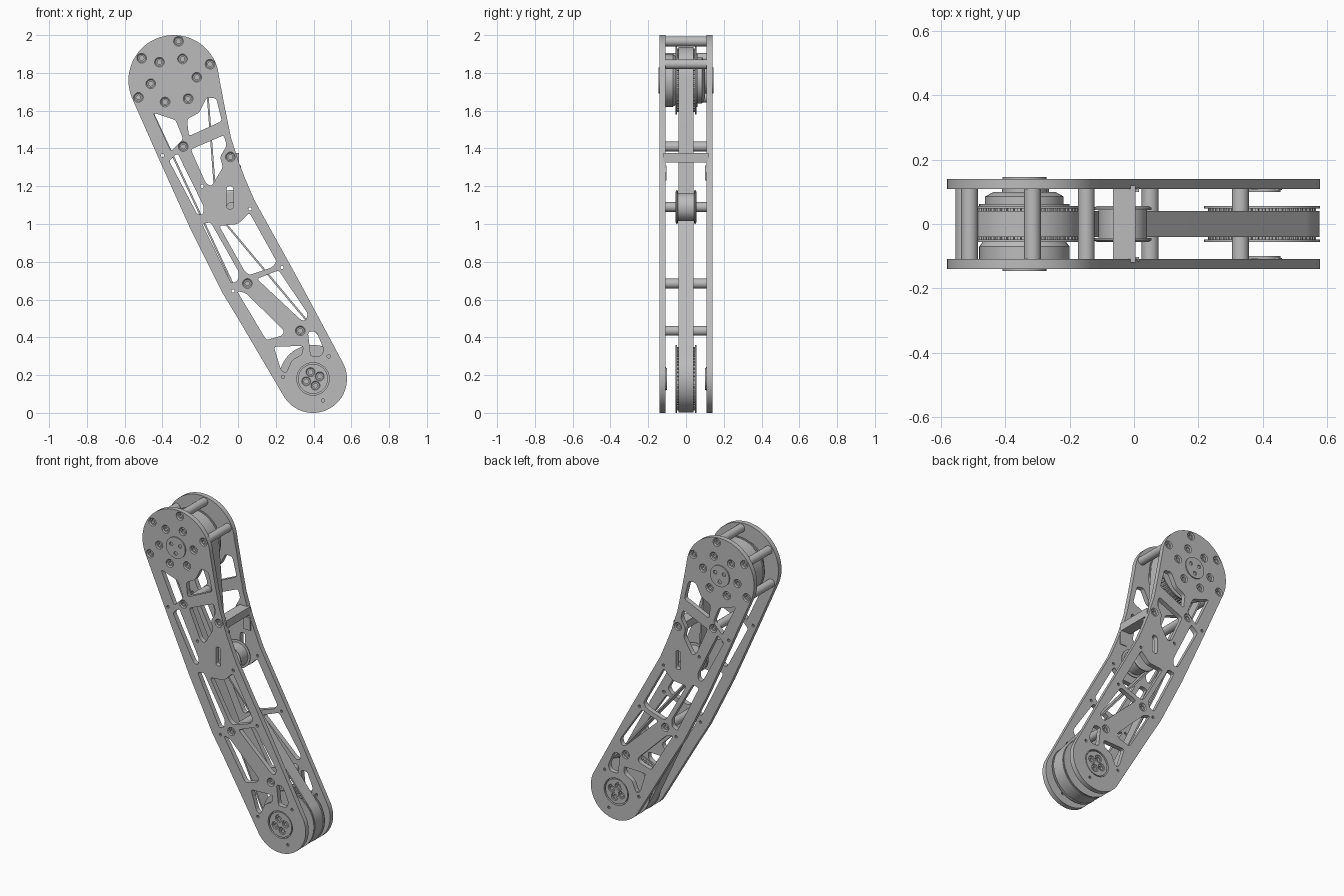
import bpy, bmesh
from math import sin, cos, pi, acos, atan2, radians
from mathutils import Matrix, Vector

cube = bpy.data.objects.get("Cube")
if cube:
    bpy.data.objects.remove(cube, do_unlink=True)

metal = bpy.data.materials.new("grey_metal")
metal.use_nodes = True
GREY = (0.5, 0.5, 0.5, 1)
metal.diffuse_color = GREY
metal.node_tree.nodes["Principled BSDF"].inputs["Base Color"].default_value = GREY

TOP = Vector((-0.34, 1.76))      # upper joint
LOW = Vector((0.397, 0.18))      # lower joint
IDLER = Vector((-0.035, 1.09))   # belt tensioner
parts = []


def add(name, mesh, at=(0, 0), y=0, flip=False):
    ob = bpy.data.objects.new(name, mesh)
    ob.location = (at[0], y, at[1])
    if flip:
        ob.rotation_euler.z = pi
    bpy.context.collection.objects.link(ob)
    parts.append(ob)
    return ob


def finish(bm, name):
    bmesh.ops.remove_doubles(bm, verts=bm.verts, dist=0.0002)
    bmesh.ops.recalc_face_normals(bm, faces=bm.faces)
    mesh = bpy.data.meshes.new(name)
    bm.to_mesh(mesh)
    bm.free()
    mesh.materials.append(metal)
    return mesh


def sheet(name, loops, thick):
    """Filled outline with holes, extruded along y."""
    cu = bpy.data.curves.new(name, 'CURVE')
    cu.dimensions, cu.fill_mode, cu.extrude = '2D', 'BOTH', thick / 2
    for pts in loops:
        sp = cu.splines.new('POLY')
        sp.points.add(len(pts) - 1)
        for p, c in zip(sp.points, pts):
            p.co = (c[0], c[1], 0, 1)
        sp.use_cyclic_u = True
    tmp = bpy.data.objects.new(name, cu)
    bm = bmesh.new()
    raw = bpy.data.meshes.new_from_object(tmp)
    bm.from_mesh(raw)
    bpy.data.objects.remove(tmp)
    bpy.data.meshes.remove(raw)
    bm.transform(Matrix.Rotation(pi / 2, 4, 'X'))
    return finish(bm, name)


def lathe(name, profile, n=32):
    """Spin (radius, y) points about the y axis."""
    bm = bmesh.new()
    vs = [bm.verts.new((r, y, 0)) for r, y in profile]
    es = [bm.edges.new(e) for e in zip(vs, vs[1:])]
    bmesh.ops.spin(bm, geom=vs + es, cent=(0, 0, 0), axis=(0, 1, 0), angle=2 * pi, steps=n)
    return finish(bm, name)


def drum(name, r, y0, y1, n=32):
    return lathe(name, [(0, y0), (r, y0), (r, y1), (0, y1)], n)


def box(name, x0, x1, y0, y1, z0, z1):
    bm = bmesh.new()
    bmesh.ops.create_cube(bm, size=1)
    bmesh.ops.scale(bm, vec=(x1 - x0, y1 - y0, z1 - z0), verts=bm.verts)
    bmesh.ops.translate(bm, vec=((x0 + x1) / 2, (y0 + y1) / 2, (z0 + z1) / 2), verts=bm.verts)
    return add(name, finish(bm, name))


def arc(c, r, a0, a1, n):
    return [Vector((c[0] + r * cos(a0 + (a1 - a0) * i / n),
                    c[1] + r * sin(a0 + (a1 - a0) * i / n))) for i in range(n + 1)]


def circle(c, r, n=20):
    return arc(c, r, 0, 2 * pi, n)[:-1]


def rounded(pts, rad=0.016):
    """Polygon with filleted corners."""
    pts, out = [Vector(p) for p in pts], []
    for i, p in enumerate(pts):
        ends = []
        for q in (pts[i - 1], pts[(i + 1) % len(pts)]):
            d = q - p
            ends.append(p + d.normalized() * min(rad, d.length * 0.45))
        a, b = ends
        for k in range(5):
            t = k / 4
            out.append(a * (1 - t) ** 2 + p * 2 * t * (1 - t) + b * t * t)
    return out


# Side plate outline, lightening windows and fastener positions
outline = (arc(TOP, 0.24, radians(5), radians(203), 40)
           + [(-0.41, 1.325), (-0.25, 0.97), (-0.085, 0.64), (0, 0.5)]
           + arc(LOW, 0.18, radians(210), radians(390), 36)
           + [(0.328, 0.69), (0.085, 1.13), (0.04, 1.235), (0.005, 1.325),
              (-0.037, 1.457), (-0.068, 1.607)])
windows = [
    [(-.45, 1.59), (-.33, 1.55), (-.29, 1.45), (-.355, 1.385)],
    [(-.165, 1.67), (-.115, 1.665), (-.085, 1.545), (-.26, 1.465), (-.27, 1.555), (-.205, 1.59)],
    [(-.25, 1.395), (-.075, 1.47), (-.06, 1.415), (-.095, 1.355), (-.08, 1.3), (-.14, 1.2), (-.17, 1.215)],
    [(-.365, 1.335), (-.32, 1.375), (-.18, 1.09), (-.185, 1.05), (-.215, 1.05)],
    [(-.19, 1.0), (-.145, 1.01), (.005, .745), (0, .7), (-.035, .685)],
    [(-.1, .99), (0, 1.0), (.06, 1.06), (.08, 1.025), (.205, .8), (.18, .77), (.06, .73), (.035, .75)],
    [(.1, .71), (.215, .755), (.37, .525), (.36, .49), (.335, .49)],
    [(-.005, .645), (.04, .635), (.245, .435), (.235, .41), (.15, .385)],
    [(.19, .35), (.345, .355), (.34, .31), (.285, .28), (.255, .21), (.228, .225)],
    [(.37, .43), (.415, .43), (.455, .335), (.44, .3), (.385, .3)],
    [(-.06, 1.08), (-.025, 1.08), (-.025, 1.2), (-.06, 1.2)],
]
posts = [(-.315, 1.967), (-.51, 1.878), (-.148, 1.846), (-.527, 1.67),
         (-.29, 1.41), (.05, .685), (.33, .435)]
motor_screws = arc(TOP, 0.123, radians(8), radians(308), 5)
bar_screw = (-.04, 1.355)
pins = [(-.4, 1.363), (-.19, 1.2), (-.027, .645), (.063, 1.08), (.233, .77),
        (.48, .3), (.238, .19), (.45, .065)]
screws = posts + motor_screws + [bar_screw]

plate = sheet("side_plate", [outline] + [rounded(w) for w in windows]
              + [circle(p, 0.026) for p in screws] + [circle(p, 0.009, 10) for p in pins]
              + [circle(LOW, 0.086, 40)], 0.031)
screw = lathe("screw", [(0, .118), (.012, .118), (.012, .132), (.02, .132), (.0262, .138),
                        (.0262, .108), (0, .108)], 20)
top_hub = sheet("upper_hub", [circle((0, 0), .068, 40)]
                + [circle(p, .012, 12) for p in arc((0, 0), .036, radians(30), radians(270), 2)], 0.02)
low_spots = arc((0, 0), .038, radians(20), radians(290), 3)
low_hub = sheet("lower_hub", [circle((0, 0), .079, 40)] + [circle(p, .024) for p in low_spots], 0.026)
hub_ring = drum("lower_hub_boss", .058, .1, .112)

for s, side in ((-1, "front"), (1, "back")):
    flip = s < 0
    add(side + "_plate", plate, y=s * 0.1235)
    for p in screws:
        add(side + "_screw", screw, p, flip=flip)
    add(side + "_upper_hub", top_hub, TOP, s * 0.1365)
    add(side + "_lower_hub", low_hub, LOW, s * 0.123)
    for p in low_spots:
        add(side + "_hub_screw", screw, LOW + p, s * -0.002, flip)
    add(side + "_lower_hub_boss", hub_ring, LOW, flip=flip)
    box(side + "_bar_tab", -0.03, 0.016, s * 0.108 - 0.008, s * 0.108 + 0.005, 1.23, 1.31)

# Standoffs and cross bar between the plates
post = drum("standoff", .026, -.11, .11, 24)
for p in posts:
    add("standoff", post, p)
box("cross_bar", -0.065, -0.015, -0.108, 0.108, 1.325, 1.375)
box("cross_bar_edge", -0.03, 0.004, -0.12, 0.12, 1.325, 1.375)
add("tensioner_shaft", post, IDLER)

# Motor halves around the upper pulley
add("front_motor_body", lathe("front_motor_body", [(0, -.109), (.14, -.109), (.14, -.07), (.125, -.05), (0, -.05)], 48), TOP)
add("back_motor_body", lathe("back_motor_body", [(0, .05), (.14, .05), (.14, .062), (.122, .062), (.122, .085), (.095, .1),
                                               (.07, .1), (.07, .109), (0, .109)], 48), TOP)

# Toothed pulleys with flanges
TEETH = 48
gear_outline = []
for i in range(TEETH):
    for k, r in ((0, .16), (.45, .16), (.55, .168), (.95, .168)):
        a = 2 * pi * (i + k) / TEETH
        gear_outline.append((r * cos(a), r * sin(a)))
gear = sheet("toothed_pulley", [gear_outline], 0.1)
for c, name in ((TOP, "upper"), (LOW, "lower")):
    add(name + "_pulley", gear, c)
    for s in (-1, 1):
        add(name + "_pulley_flange", drum("pulley_flange", .18, s * .0485, s * .056, 64), c)

# Tensioner roller
add("tensioner_roller", lathe("tensioner_roller", [
    (0, -.056), (.08, -.056), (.09, -.05), (.09, -.044), (.075, -.043),
    (.075, .043), (.09, .044), (.09, .05), (.08, .056), (0, .056)], 40), IDLER)


def belt_loop(t):
    """Tangent path round both pulleys and behind the tensioner."""
    wheels = [(TOP, .173 + t), (LOW, .173 + t), (IDLER, -.08 + t)]
    angles = []
    for i in range(3):
        (c0, r0), (c1, r1) = wheels[i], wheels[(i + 1) % 3]
        d = c1 - c0
        angles.append(atan2(d.y, d.x) - acos((r0 - r1) / d.length))
    pts = []
    for i, (c, r) in enumerate(wheels):
        turn = (angles[i] - angles[i - 1]) % (2 * pi)
        if r < 0:
            turn -= 2 * pi
        pts += arc(c, r, angles[i - 1], angles[i - 1] + turn, 40)
    return pts


add("drive_belt", sheet("drive_belt", [belt_loop(.005), belt_loop(-.005)], 0.082))

# Smooth round surfaces, keep machined edges crisp
bpy.ops.object.select_all(action='DESELECT')
for ob in parts:
    ob.select_set(True)
bpy.context.view_layer.objects.active = parts[0]
bpy.ops.object.shade_smooth_by_angle(angle=radians(30))
